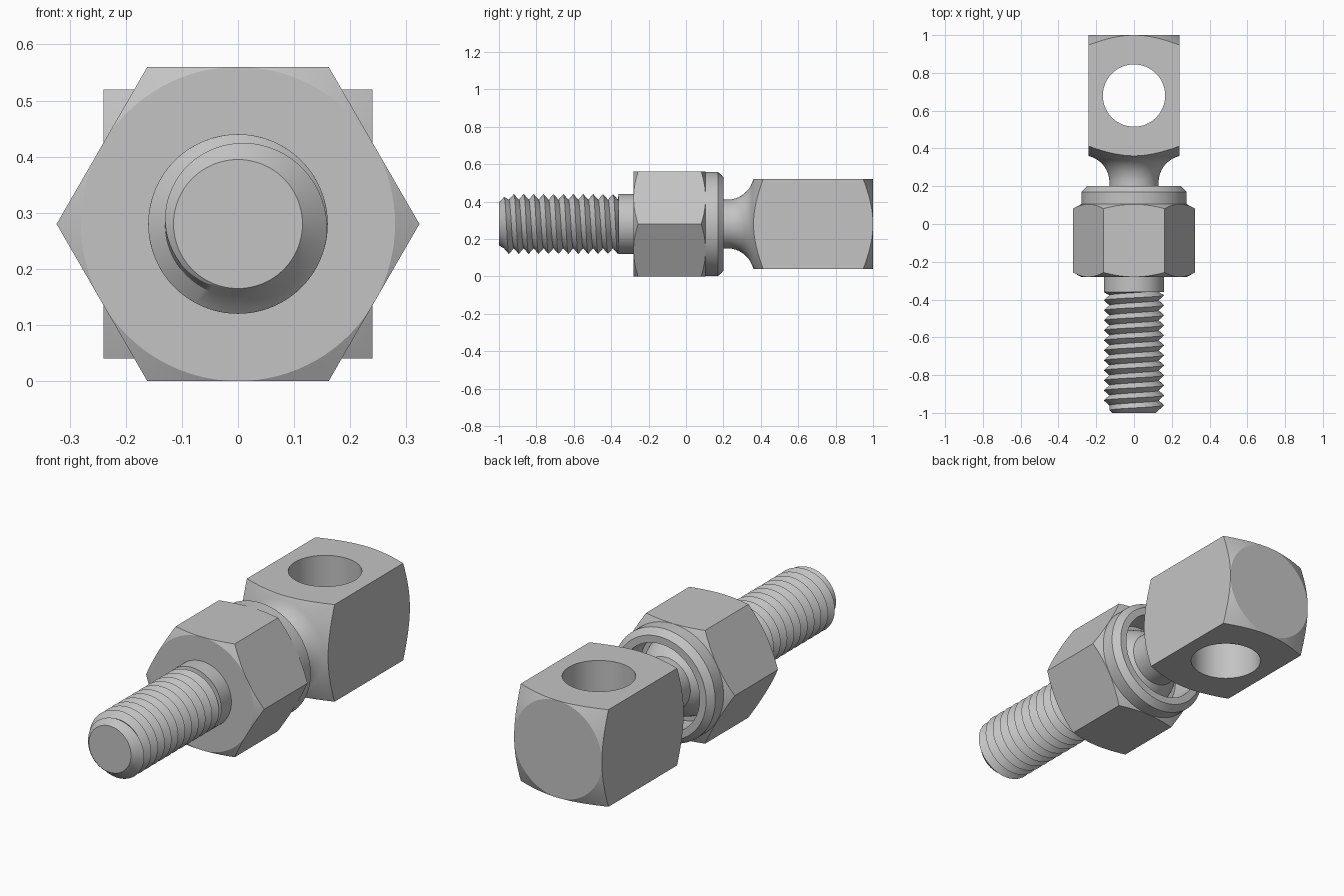
import bpy, bmesh
from math import sin, cos, pi, sqrt, radians

if "Cube" in bpy.data.objects:
    bpy.data.objects.remove(bpy.data.objects["Cube"], do_unlink=True)

AXIS_Z = 0.28
steel = bpy.data.materials.new("grey steel")
steel.use_nodes = True
GREY = (0.55, 0.55, 0.55, 1)
steel.diffuse_color = GREY
steel.node_tree.nodes["Principled BSDF"].inputs["Base Color"].default_value = GREY


def around(r, y, a):
    """Point at radius r and angle a around the long axis."""
    return (r * sin(a), y, AXIS_Z + r * cos(a))


def finish(name, bm):
    bmesh.ops.remove_doubles(bm, verts=bm.verts, dist=1e-5)
    bmesh.ops.recalc_face_normals(bm, faces=bm.faces)
    mesh = bpy.data.meshes.new(name)
    bm.to_mesh(mesh)
    bm.free()
    ob = bpy.data.objects.new(name, mesh)
    bpy.context.collection.objects.link(ob)
    mesh.materials.append(steel)
    return ob


def lathe(name, profile, sides=96, start=0.0):
    """Revolve (y, r) points around the long axis; ends are capped."""
    bm = bmesh.new()
    rings = [[bm.verts.new(around(r, y, start + 2 * pi * i / sides)) for i in range(sides)]
             for y, r in profile]
    for a, b in zip(rings, rings[1:]):
        for i in range(sides):
            j = (i + 1) % sides
            bm.faces.new((a[i], a[j], b[j], b[i]))
    bm.faces.new(rings[0])
    bm.faces.new(rings[-1])
    return finish(name, bm)


def activate(ob):
    bpy.ops.object.select_all(action='DESELECT')
    ob.select_set(True)
    bpy.context.view_layer.objects.active = ob


def cut(ob, tool, operation):
    tool.hide_render = True
    activate(ob)
    mod = ob.modifiers.new("cut", 'BOOLEAN')
    mod.operation, mod.solver, mod.object = operation, 'EXACT', tool
    bpy.ops.object.modifier_apply(modifier=mod.name)
    bpy.data.objects.remove(tool, do_unlink=True)


def smooth(ob, angle=25):
    activate(ob)
    bpy.ops.object.shade_smooth_by_angle(angle=radians(angle))


# Hexagonal socket body with round collar and hollow back
socket = lathe("hex_socket", [
    (-0.28, 0.28), (-0.255, 0.326), (0.08, 0.326), (0.105, 0.279),
    (0.17, 0.279), (0.2, 0.25), (0.2, 0.215), (0.05, 0.215)])
cut(socket, lathe("hex_cutter", [(-0.4, 0.3233), (0.4, 0.3233)], 6, pi / 2), 'INTERSECT')
smooth(socket, 15)

# Plain shank between the socket and the thread
smooth(lathe("shank", [(-0.36, 0.16), (-0.27, 0.16)]))

# Right-handed screw thread: ridge and root rows follow a helix
PITCH, SIDES = 0.053, 64
Y0, Y1 = -1.0, -0.36
bm = bmesh.new()
rows = []
for k in range(-2, int((Y1 - Y0) / PITCH * 2) + 3):
    row = []
    for i in range(SIDES + 1):
        y = Y0 + PITCH * (k / 2 + i / SIDES)
        y = min(max(y, Y0), Y1)
        r = min(0.16 if k % 2 else 0.13, 0.115 + (y - Y0) * 1.1)
        row.append(bm.verts.new(around(r, y, 2 * pi * i / SIDES)))
    rows.append(row)
for a, b in zip(rows, rows[1:]):
    for i in range(SIDES):
        bm.faces.new((a[i], a[i + 1], b[i + 1], b[i]))
bmesh.ops.remove_doubles(bm, verts=bm.verts, dist=1e-5)
bmesh.ops.dissolve_degenerate(bm, edges=bm.edges, dist=1e-5)
bm.faces.new([bm.verts.new(around(0.115, Y0, 2 * pi * i / SIDES)) for i in range(SIDES)])
smooth(finish("screw_thread", bm))

# Ball, flared neck and square eye head, turned as one piece
BALL = 0.2
profile = [(-BALL * cos(t), BALL * sin(t)) for t in
           [0.05 + i * (pi - 0.05 - 0.708) / 20 for i in range(21)]]
FLARE = 0.144
profile += [(0.22 + FLARE * sin(t), 0.13 + FLARE * (1 - cos(t)))
            for t in [i * 1.3 / 12 for i in range(13)]]
profile += [(0.415, 0.345), (0.945, 0.345), (1.0, 0.24)]
head = lathe("eye_head", profile)
half = 0.24
cut(head, lathe("square_cutter", [(-0.5, half * sqrt(2)), (1.2, half * sqrt(2))], 4, pi / 4),
    'INTERSECT')

# Cross hole through the head
bpy.ops.mesh.primitive_cylinder_add(vertices=64, radius=0.165, depth=1, location=(0, 0.68, AXIS_Z))
cut(head, bpy.context.object, 'DIFFERENCE')
smooth(head, 15)
